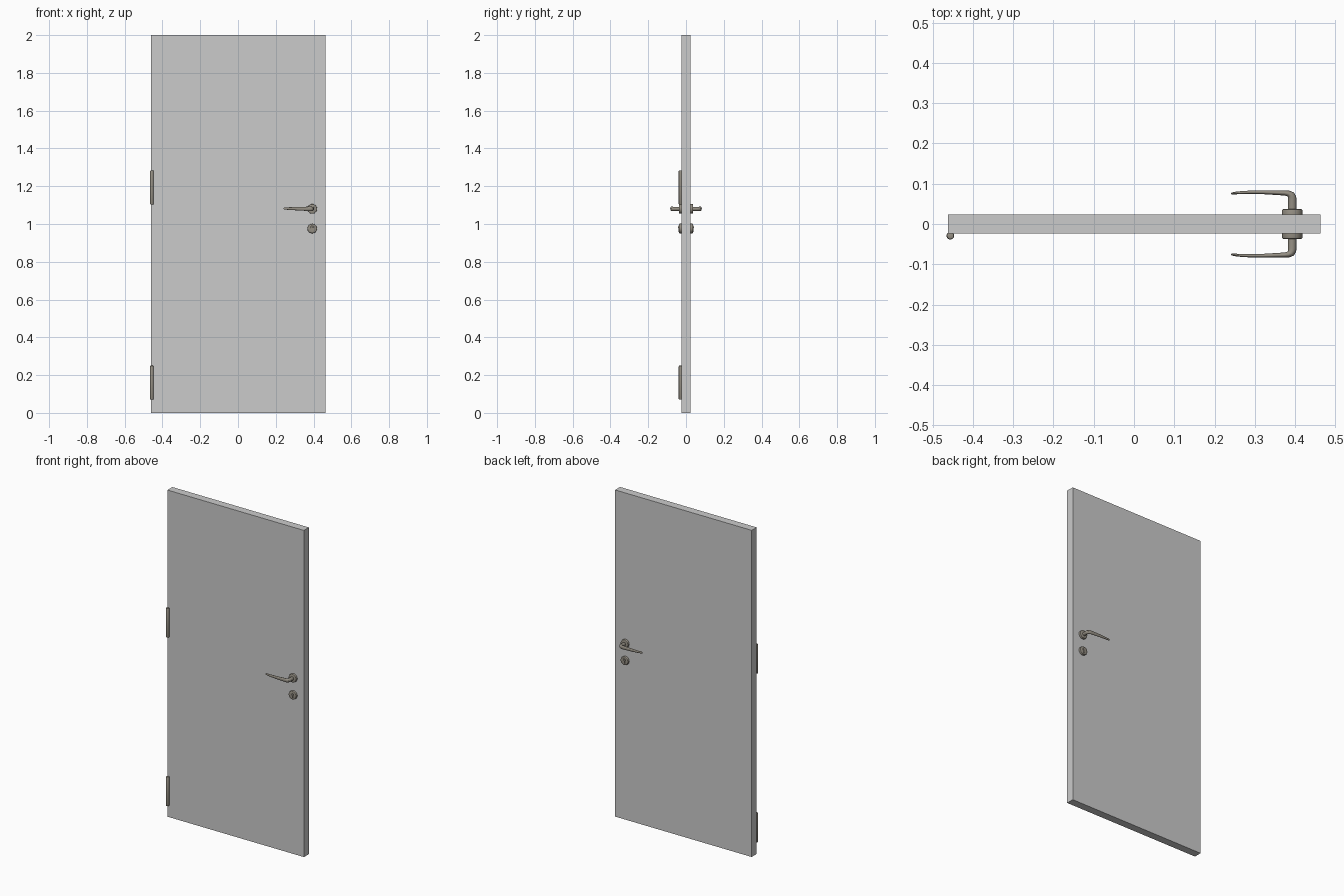
import bpy, bmesh, math
from mathutils import Vector

if "Cube" in bpy.data.objects:
    bpy.data.objects.remove(bpy.data.objects["Cube"])

metal = bpy.data.materials.new("warm_metal")
metal.diffuse_color = (0.30, 0.275, 0.23, 1)
metal.use_nodes = True
metal.node_tree.nodes["Principled BSDF"].inputs["Base Color"].default_value = metal.diffuse_color


def finish(name, bm, mat=None, smooth=True):
    bmesh.ops.recalc_face_normals(bm, faces=bm.faces[:])
    me = bpy.data.meshes.new(name)
    bm.to_mesh(me)
    bm.free()
    ob = bpy.data.objects.new(name, me)
    bpy.context.collection.objects.link(ob)
    if mat:
        me.materials.append(mat)
    if smooth:
        bpy.ops.object.select_all(action='DESELECT')
        ob.select_set(True)
        bpy.context.view_layer.objects.active = ob
        bpy.ops.object.shade_smooth_by_angle(angle=math.radians(35))
    return ob


def loft(name, rings):
    """Skin a list of closed rings and cap both ends."""
    bm = bmesh.new()
    vs = [[bm.verts.new(p) for p in r] for r in rings]
    n = len(vs[0])
    for a, b in zip(vs, vs[1:]):
        for i in range(n):
            j = (i + 1) % n
            bm.faces.new((a[i], a[j], b[j], b[i]))
    bm.faces.new(vs[0])
    bm.faces.new(vs[-1])
    return finish(name, bm, metal)


def ring(c, u, v, ru, rv, n=32):
    c, u, v = Vector(c), Vector(u), Vector(v)
    return [c + u * ru * math.cos(2 * math.pi * i / n) + v * rv * math.sin(2 * math.pi * i / n)
            for i in range(n)]


def disc(name, x, z, s, profile):
    """Turned part on a y axis; profile is (distance from door centre, radius)."""
    return loft(name, [ring((x, s * y, z), (1, 0, 0), (0, 0, 1), r, r, 40) for y, r in profile])


# Door leaf
bm = bmesh.new()
bmesh.ops.create_cube(bm, size=1)
for v in bm.verts:
    v.co = (v.co.x * 0.925 + 0.001, v.co.y * 0.048, (v.co.z + 0.5) * 2)
finish("door_leaf", bm, smooth=False)

# Hinge barrels on the front left edge
for name, z0 in (("lower_hinge", 0.07), ("upper_hinge", 1.103)):
    prof = [(0, 0.006), (0.001, 0.0082), (0.004, 0.0095),
            (0.176, 0.0095), (0.179, 0.0082), (0.18, 0.006)]
    loft(name, [ring((-0.456, -0.029, z0 + h), (1, 0, 0), (0, 1, 0), r, r) for h, r in prof])

# Lever path: x, y, half thickness, half height
HX, HZ, LZ = 0.393, 1.08, 0.976
lever = [(HX, 0.02, 0.0105, 0.0105), (HX, 0.06, 0.0105, 0.0105), (0.3925, 0.066, 0.0105, 0.011),
         (0.390, 0.072, 0.0095, 0.0115), (0.384, 0.0755, 0.0075, 0.0118),
         (0.374, 0.077, 0.0062, 0.0115), (0.35, 0.0778, 0.0055, 0.0105),
         (0.32, 0.0788, 0.0047, 0.0092), (0.29, 0.0788, 0.0042, 0.008),
         (0.265, 0.078, 0.0036, 0.0068), (0.248, 0.0765, 0.003, 0.0056),
         (0.243, 0.0758, 0.0024, 0.0046), (0.241, 0.0755, 0.0012, 0.0025)]

for side, s in (("front", -1), ("back", 1)):
    # Lever handle, swept with a tapering oval section
    pts = [Vector((x, s * y, HZ + 0.002 * max(0, (HX - x) / 0.15))) for x, y, _, _ in lever]
    rings = []
    for i, (_, _, t, h) in enumerate(lever):
        d = pts[min(i + 1, len(pts) - 1)] - pts[max(i - 1, 0)]
        d.z = 0
        d.normalize()
        rings.append(ring(pts[i], (-d.y, d.x, 0), (0, 0, 1), t, h, 24))
    loft(side + "_lever", rings)

    # Handle rosette and lock rosette
    rose = [(0.02, 0.0255), (0.033, 0.0255), (0.036, 0.0245), (0.0375, 0.022)]
    disc(side + "_handle_rosette", HX, HZ, s, rose + [(0.0375, 0.0125)])
    disc(side + "_lock_rosette", HX, LZ, s, rose + [(0.0375, 0.010)])

    # Lock cylinder: round plug above a narrow rounded body
    disc(side + "_lock_plug", HX, LZ + 0.007, s, [(0.03, 0.0085), (0.0405, 0.0085), (0.041, 0.008)])
    body = []
    for y, g in ((0.03, 1), (0.0405, 1), (0.041, 0.93)):
        r = 0.005 * g
        body.append([Vector((HX + r * math.cos(a), s * y, LZ + o + r * math.sin(a)))
                     for o, a0 in ((0.005, 0), (-0.0125, math.pi))
                     for a in (a0 + math.pi * k / 8 for k in range(9))])
    loft(side + "_lock_body", body)
    # Key slot
    bm = bmesh.new()
    bmesh.ops.create_cube(bm, size=1)
    for v in bm.verts:
        v.co = (HX + v.co.x * 0.002, s * (0.0408 + v.co.y * 0.001), LZ + 0.007 + v.co.z * 0.009)
    slot = finish(side + "_key_slot", bm, smooth=False)
    dark = bpy.data.materials.get("dark_slot") or bpy.data.materials.new("dark_slot")
    dark.diffuse_color = (0.03, 0.03, 0.03, 1)
    dark.use_nodes = True
    dark.node_tree.nodes["Principled BSDF"].inputs["Base Color"].default_value = dark.diffuse_color
    slot.data.materials.append(dark)
